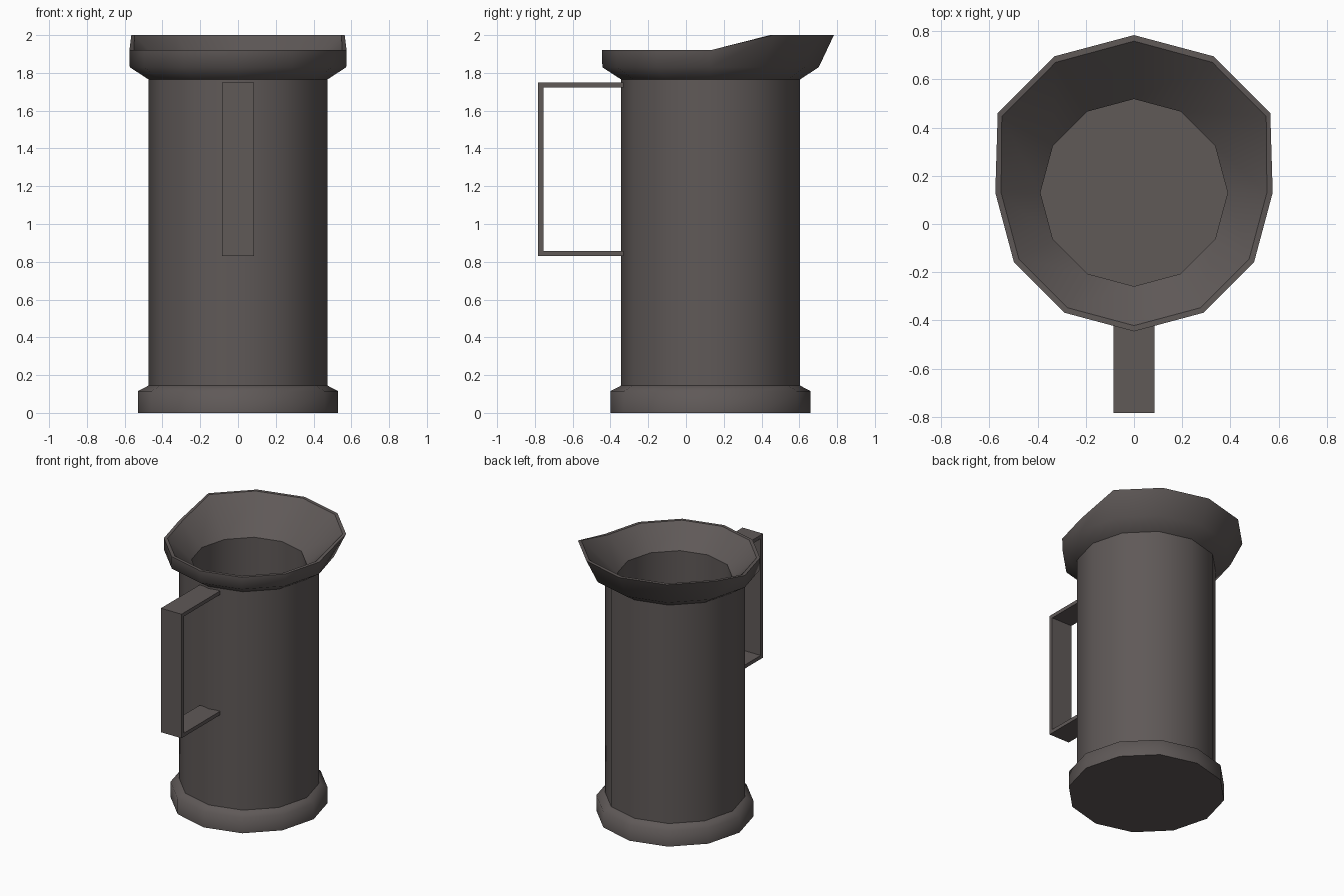
import bpy, bmesh, math

if "Cube" in bpy.data.objects:
    bpy.data.objects.remove(bpy.data.objects["Cube"])

mat = bpy.data.materials.new("dark_pewter")
mat.diffuse_color = (0.115, 0.1, 0.097, 1)
mat.use_nodes = True
mat.node_tree.nodes["Principled BSDF"].inputs["Base Color"].default_value = mat.diffuse_color
CY = 0.13   # y of the vessel axis
N = 12


def circle(r, z):
    pts = []
    for i in range(N):
        a = math.radians(-90 + 30 * i)
        pts.append((r * math.cos(a), CY + r * math.sin(a), z))
    return pts


def spouted(r, spout):
    """Round back half on a low rim, drawn out to a raised spout at +y."""
    half = [(x, y, 1.92) for x, y, z in circle(r, 0)[:4]]
    half += [(x, y, 2.0) for x, y in spout]
    return half + [(-x, y, z) for x, y, z in half[5:0:-1]]


def loft(name, rings, sharp):
    bm = bmesh.new()
    vs = [[bm.verts.new(p) for p in ring] for ring in rings]
    for a, b in zip(vs, vs[1:]):
        for i in range(N):
            j = (i + 1) % N
            bm.faces.new((a[i], a[j], b[j], b[i]))
    bm.faces.new(vs[0][::-1])
    bm.faces.new(vs[-1])
    for f in bm.faces:
        f.smooth = len(f.verts) == 4
    for k in sharp:
        for i in range(N):
            bm.edges.get((vs[k][i], vs[k][(i + 1) % N])).smooth = False
    finish(name, bm)


def finish(name, bm):
    bmesh.ops.recalc_face_normals(bm, faces=bm.faces[:])
    me = bpy.data.meshes.new(name)
    bm.to_mesh(me)
    bm.free()
    me.materials.append(mat)
    bpy.context.collection.objects.link(bpy.data.objects.new(name, me))


# Hollow vessel: foot, body, flared rim with spout, inner funnel and well
loft("jug_body", [
    circle(0.53, 0), circle(0.53, 0.115),
    circle(0.473, 0.145), circle(0.473, 1.765),
    circle(0.573, 1.83),
    spouted(0.575, [(0.565, 0.46), (0.33, 0.695), (0, 0.783)]),
    spouted(0.551, [(0.548, 0.445), (0.325, 0.67), (0, 0.758)]),
    circle(0.388, 1.77), circle(0.388, 0.12),
], sharp=[0, 2, 3, 5, 6, 7, 8])

# Square strap handle: C-shaped profile extruded across x
profile = [(-0.33, 1.75), (-0.783, 1.75), (-0.783, 0.83), (-0.33, 0.83),
           (-0.33, 0.857), (-0.755, 0.857), (-0.755, 1.723), (-0.33, 1.723)]
bm = bmesh.new()
face = bm.faces.new([bm.verts.new((-0.084, y, z)) for y, z in profile])
ext = bmesh.ops.extrude_face_region(bm, geom=[face], use_keep_orig=True)
bmesh.ops.translate(bm, vec=(0.168, 0, 0),
                    verts=[g for g in ext["geom"] if isinstance(g, bmesh.types.BMVert)])
finish("handle", bm)
